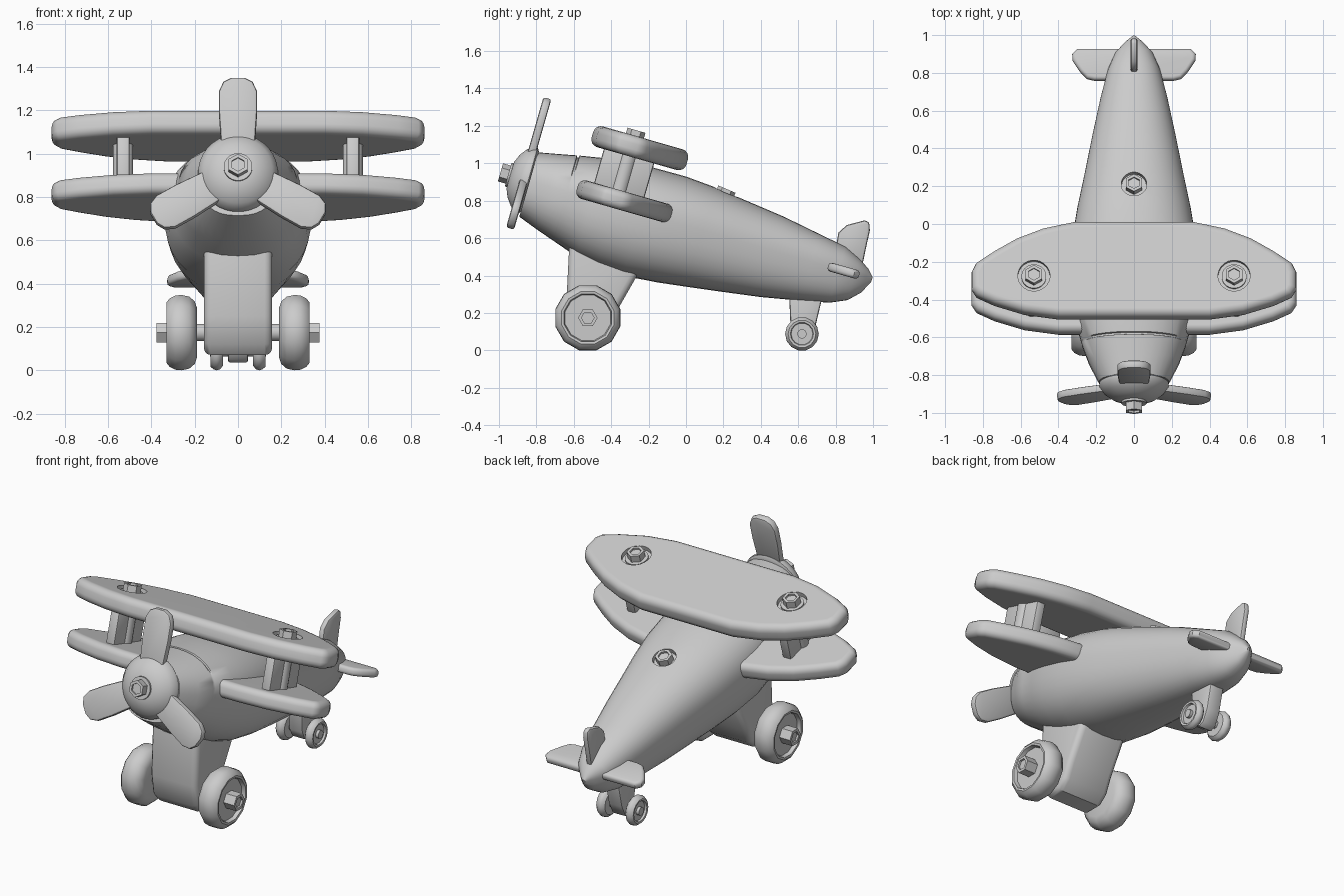
import bpy, bmesh
from math import pi, sin, cos, radians, copysign
from mathutils import Matrix

if "Cube" in bpy.data.objects:
    bpy.data.objects.remove(bpy.data.objects["Cube"])

T = Matrix.Translation
R = Matrix.Rotation
# Tilted frame of the aeroplane: local y runs nose to tail, local z is "up" for the body
TILT = T((0, 0, .667)) @ R(radians(-16), 4, 'X')
# Maps a side profile (y, z) extruded along x
SIDE = Matrix(((0, 0, 1, 0), (1, 0, 0, 0), (0, 1, 0, 0), (0, 0, 0, 1)))


def finish(name, bm, matrix, angle=38):
    bmesh.ops.remove_doubles(bm, verts=bm.verts, dist=1e-5)
    bmesh.ops.recalc_face_normals(bm, faces=bm.faces)
    bm.transform(matrix)
    me = bpy.data.meshes.new(name)
    bm.to_mesh(me)
    bm.free()
    me.shade_smooth()
    me.set_sharp_from_angle(angle=radians(angle))
    ob = bpy.data.objects.new(name, me)
    bpy.context.collection.objects.link(ob)
    return ob


def lathe(name, profile, n, matrix, angle=38):
    """Spin (radius, height) points around z."""
    bm = bmesh.new()
    a = pi / n
    vs = [bm.verts.new((r * cos(a), r * sin(a), z)) for r, z in profile]
    es = [bm.edges.new(p) for p in zip(vs, vs[1:])]
    bmesh.ops.spin(bm, geom=vs + es, axis=(0, 0, 1), cent=(0, 0, 0),
                   angle=2 * pi, steps=n, use_merge=True)
    return finish(name, bm, matrix, angle)


def rod(name, r, z0, z1, matrix, n=24):
    return lathe(name, [(0, z0), (r, z0), (r, z1), (0, z1)], n, matrix)


def apply_mod(ob, kind, **settings):
    mod = ob.modifiers.new(kind.lower(), kind)
    for key, value in settings.items():
        setattr(mod, key, value)
    bpy.context.view_layer.objects.active = ob
    bpy.ops.object.modifier_apply(modifier=mod.name)


def plate(name, outline, z0, z1, bevel, matrix, segs=3):
    """Extrude an outline from z0 to z1 and round its sharp edges."""
    bm = bmesh.new()
    f = bm.faces.new([bm.verts.new((x, y, z0)) for x, y in outline])
    ext = bmesh.ops.extrude_face_region(bm, geom=[f], use_keep_orig=True)
    top = [v for v in ext['geom'] if isinstance(v, bmesh.types.BMVert)]
    bmesh.ops.translate(bm, verts=top, vec=(0, 0, z1 - z0))
    bmesh.ops.recalc_face_normals(bm, faces=bm.faces)
    sharp = [e for e in bm.edges if e.calc_face_angle(0) > 1.0]
    bmesh.ops.bevel(bm, geom=sharp, offset=bevel, segments=segs, profile=.5,
                    affect='EDGES', clamp_overlap=False)
    return finish(name, bm, matrix)


def counterbore(ob, r, z0, z1, matrix):
    """Cut a round recess for a bolt."""
    cutter = rod("counterbore_cutter", r, z0, z1, matrix)
    cutter.hide_render = True
    apply_mod(ob, 'BOOLEAN', operation='DIFFERENCE', object=cutter)
    bpy.data.objects.remove(cutter)
    ob.data.set_sharp_from_angle(angle=radians(38))


def both(half):
    return half + [(-x, y) for x, y in reversed(half)]


def bolt(name, matrix):
    rod(name + "_washer", .066, 0, .012, matrix)
    lathe(name + "_nut", [(0, .01), (.05, .01), (.05, .055), (.033, .055),
                          (.033, .043), (0, .043)], 6, matrix)


# Fuselage: rings of (position, half width, height above axis, depth below axis)
rings = [(-.87, .185, .158, .2), (-.76, .24, .18, .24), (-.664, .275, .2, .272),
         (-.661, .275, .19, .273), (-.652, .278, .19, .276), (-.649, .278, .203, .277),
         (-.52, .315, .226, .32), (-.4, .333, .24, .34), (-.25, .34, .25, .35),
         (-.07, .326, .252, .335), (.09, .3, .24, .314), (.25, .267, .22, .292),
         (.49, .22, .19, .257), (.7, .176, .153, .217), (.85, .138, .127, .185),
         (.94, .1, .085, .145), (1.0, .047, .048, .085), (1.035, .008, .01, .015)]
bm = bmesh.new()
N = 36
loops = []
for u, w, top, bot in rings:
    loop = []
    for i in range(N):
        c, s = cos(2 * pi * i / N), sin(2 * pi * i / N)
        power = .92 if s > 0 else .8
        x, z = (copysign(abs(t) ** power, t) for t in (c, s))
        loop.append(bm.verts.new((x * w, u, z * (top if s > 0 else bot))))
    loops.append(loop)
for a, b in zip(loops, loops[1:]):
    for i in range(N):
        j = (i + 1) % N
        bm.faces.new((a[i], a[j], b[j], b[i]))
bm.faces.new(loops[0])
bm.faces.new(loops[-1])
body = finish("fuselage", bm, TILT)

# Recessed bolt in the sloping back
at = TILT @ T((0, .15, .193)) @ R(radians(-7), 4, 'X')
counterbore(body, .068, 0, .1, at)
bolt("back", at)

# Spinner, three propeller blades and nose nut
nose = TILT @ T((0, -.885, 0)) @ R(pi / 2, 4, 'X')
lathe("spinner", [(0, -.02), (.165, -.02), (.184, -.008), (.184, .01), (.158, .045),
                  (.12, .073), (.075, .092), (0, .096)], 32, nose)
bolt("nose", nose @ T((0, 0, .092)))
blade = both([(.075, .08), (.088, .28), (.088, .385), (.068, .43), (.03, .45)])
for k in range(3):
    plate(f"propeller_blade_{k + 1}", blade, -.022, .022, .012,
          nose @ T((0, 0, .015)) @ R(2 * pi * k / 3, 4, 'Z'), 2)

# Wings
wing = both([(.4, -.615), (.58, -.59), (.74, -.54), (.835, -.495), (.86, -.455), (.86, -.365),
             (.835, -.315), (.74, -.25), (.62, -.18), (.48, -.125), (.31, -.088)])
upper = plate("upper_wing", wing, .272, .387, .042, TILT, 4)
lower = plate("lower_wing", wing, -.017, .085, .038, TILT, 4)

# Wing struts with a bolt post, counterbores and bolts
for s, side in ((1, "right"), (-1, "left")):
    at = TILT @ T((s * .53, -.395, 0))
    plate(side + "_wing_strut", [(-.03, -.14), (.03, -.14), (.03, .14), (-.03, .14)],
          .07, .29, .012, at, 2)
    rod(side + "_strut_post", .047, .07, .29, at, 16)
    counterbore(upper, .085, .36, .5, at)
    bolt(side + "_wing_bolt", at @ T((0, 0, .362)))
for ob in (upper, lower):
    apply_mod(ob, 'WEIGHTED_NORMAL', keep_sharp=True)

# Tail fin and tailplane
fin = [(.80, .54), (.815, .63), (.86, .67), (.955, .695), (.98, .685), (.983, .64),
       (.965, .56), (.94, .44), (.85, .44)]
plate("tail_fin", fin, -.018, .018, .012, SIDE, 2)
plate("tailplane", both([(.21, .79), (.25, .8), (.285, .838), (.325, .9), (.327, .935),
                         (.3, .963)]), -.024, .024, .018, TILT, 3)

# Main landing gear block
plate("main_gear_block", [(-.62, .64), (-.64, .25), (-.62, .12), (-.575, .07), (-.47, .07),
                          (-.41, .12), (-.37, .21), (-.25, .42), (-.25, .55)],
      -.158, .158, .035, SIDE)
rod("main_axle", .04, -.34, .34, T((0, -.525, .175)) @ R(pi / 2, 4, 'Y'))

# Tail gear block
plate("tail_gear_block", [(.55, .33), (.56, .1), (.585, .05), (.62, .035), (.655, .05),
                          (.69, .12), (.74, .33)], -.047, .047, .012, SIDE, 2)
rod("tail_axle", .025, -.13, .13, T((0, .62, .088)) @ R(pi / 2, 4, 'Y'), 12)

# Wheels on both sides
for s, side in ((1, "right"), (-1, "left")):
    turn = R(s * pi / 2, 4, 'Y')
    m = T((s * .26, -.525, .174)) @ turn
    lathe(side + "_main_wheel",
          [(0, -.07), (.12, -.07), (.15, -.06), (.172, -.035), (.18, 0), (.177, .03),
           (.163, .056), (.145, .07), (.132, .068), (.126, .045), (0, .045)], 12, m)
    lathe(side + "_wheel_nut", [(0, .03), (.052, .03), (.052, .117), (.034, .117),
                                (.034, .105), (0, .105)], 6, m)
    m = T((s * .098, .62, .088)) @ turn
    lathe(side + "_tail_wheel",
          [(0, -.028), (.07, -.028), (.086, -.014), (.09, 0), (.086, .014), (.074, .028),
           (.062, .026), (.058, .014), (0, .014)], 14, m)
